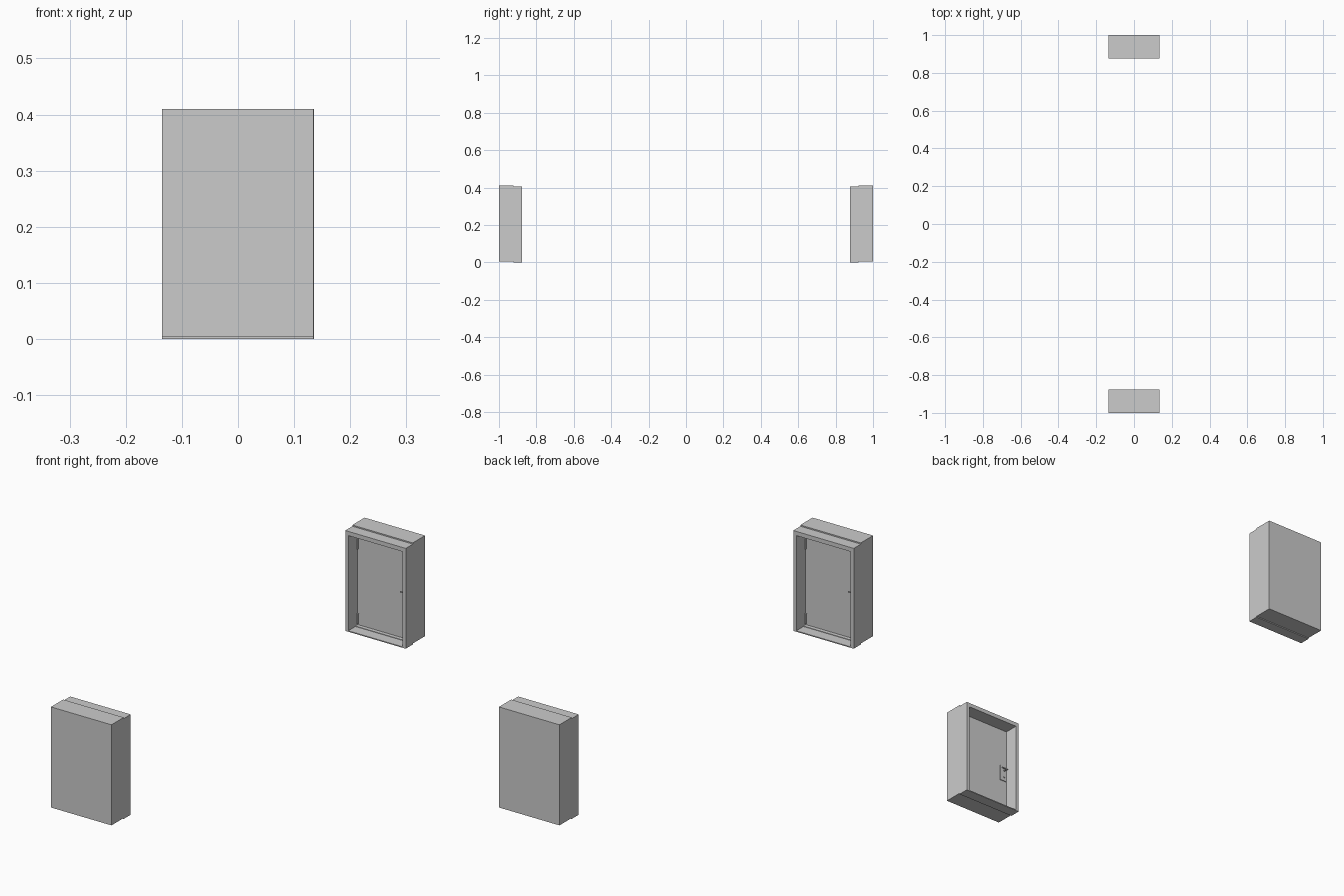
import bpy, bmesh
from math import pi
from mathutils import Matrix

if "Cube" in bpy.data.objects:
    bpy.data.objects.remove(bpy.data.objects["Cube"])

W, OPEN, HEAD = 0.135, 0.1215, 0.388      # half width, half opening, opening top
FACE, STEP, DOOR = 0.877, 0.922, 0.934    # depths along y


def make(name, bm):
    """Turn a bmesh into the rear unit and its copy rotated to the front."""
    bmesh.ops.recalc_face_normals(bm, faces=bm.faces)
    me = bpy.data.meshes.new(name)
    bm.to_mesh(me)
    bm.free()
    for side, angle in (("back", 0), ("front", pi)):
        ob = bpy.data.objects.new(f"{name}_{side}", me)
        ob.matrix_world = Matrix.Rotation(angle, 4, 'Z')
        bpy.context.collection.objects.link(ob)


def add_box(bm, x0, x1, y0, y1, z0, z1):
    m = Matrix.Translation(((x0 + x1) / 2, (y0 + y1) / 2, (z0 + z1) / 2))
    bmesh.ops.create_cube(bm, size=1, matrix=m @ Matrix.Diagonal((x1 - x0, y1 - y0, z1 - z0, 1)))


def add_rod(bm, x, y, z, radius, length, axis='Z', sides=10):
    m = Matrix.Translation((x, y, z))
    if axis != 'Z':
        m = m @ Matrix.Rotation(pi / 2, 4, 'X' if axis == 'Y' else 'Y')
    bmesh.ops.create_cone(bm, cap_ends=True, segments=sides, radius1=radius,
                          radius2=radius, depth=length, matrix=m)


def hollow_box(name, z0, z1, y0, y1, pocket, sill):
    """Rectangular surround; opening either runs through or ends in a pocket."""
    bm = bmesh.new()

    def loop(w, a, b, y):
        return [bm.verts.new(p) for p in ((-w, y, a), (w, y, a), (w, y, b), (-w, y, b))]
    through = pocket is None
    loops = [loop(W, z0, z1, y1), loop(W, z0, z1, y0), loop(OPEN, sill, HEAD, y0),
             loop(OPEN, sill, HEAD, y1 if through else pocket)]
    pairs = list(zip(loops, loops[1:]))
    if through:
        pairs.append((loops[3], loops[0]))
    else:
        bm.faces.new(loops[0])
        bm.faces.new(loops[3])
    for a, b in pairs:
        for i in range(4):
            j = (i + 1) % 4
            bm.faces.new((a[i], a[j], b[j], b[i]))
    make(name, bm)


# Door surround and the wall block behind it, slightly stepped
hollow_box("door_frame", 0, 0.405, FACE, STEP, None, 0.004)
hollow_box("wall_block", 0.004, 0.41, STEP, 1.0, DOOR + 0.006, 0.006)

# Door leaf
bm = bmesh.new()
add_box(bm, -0.120, 0.120, DOOR, DOOR + 0.006, 0.008, 0.386)
make("door_leaf", bm)

# Hinges: barrel with a thin leaf
bm = bmesh.new()
for z in (0.033, 0.335):
    add_rod(bm, -0.118, DOOR - 0.002, z, 0.003, 0.042)
    add_box(bm, -0.118, -0.111, DOOR - 0.001, DOOR + 0.001, z - 0.02, z + 0.02)
make("hinges", bm)

# Lock plate
bm = bmesh.new()
add_box(bm, 0.086, 0.118, DOOR - 0.003, DOOR + 0.001, 0.154, 0.222)
make("lock_plate", bm)

# Lever handle and keyhole collar
bm = bmesh.new()
add_rod(bm, 0.106, DOOR - 0.010, 0.202, 0.004, 0.016, 'Y')
add_rod(bm, 0.097, DOOR - 0.018, 0.202, 0.003, 0.026, 'X')
add_rod(bm, 0.106, DOOR - 0.004, 0.172, 0.004, 0.004, 'Y')
make("lever_handle", bm)
